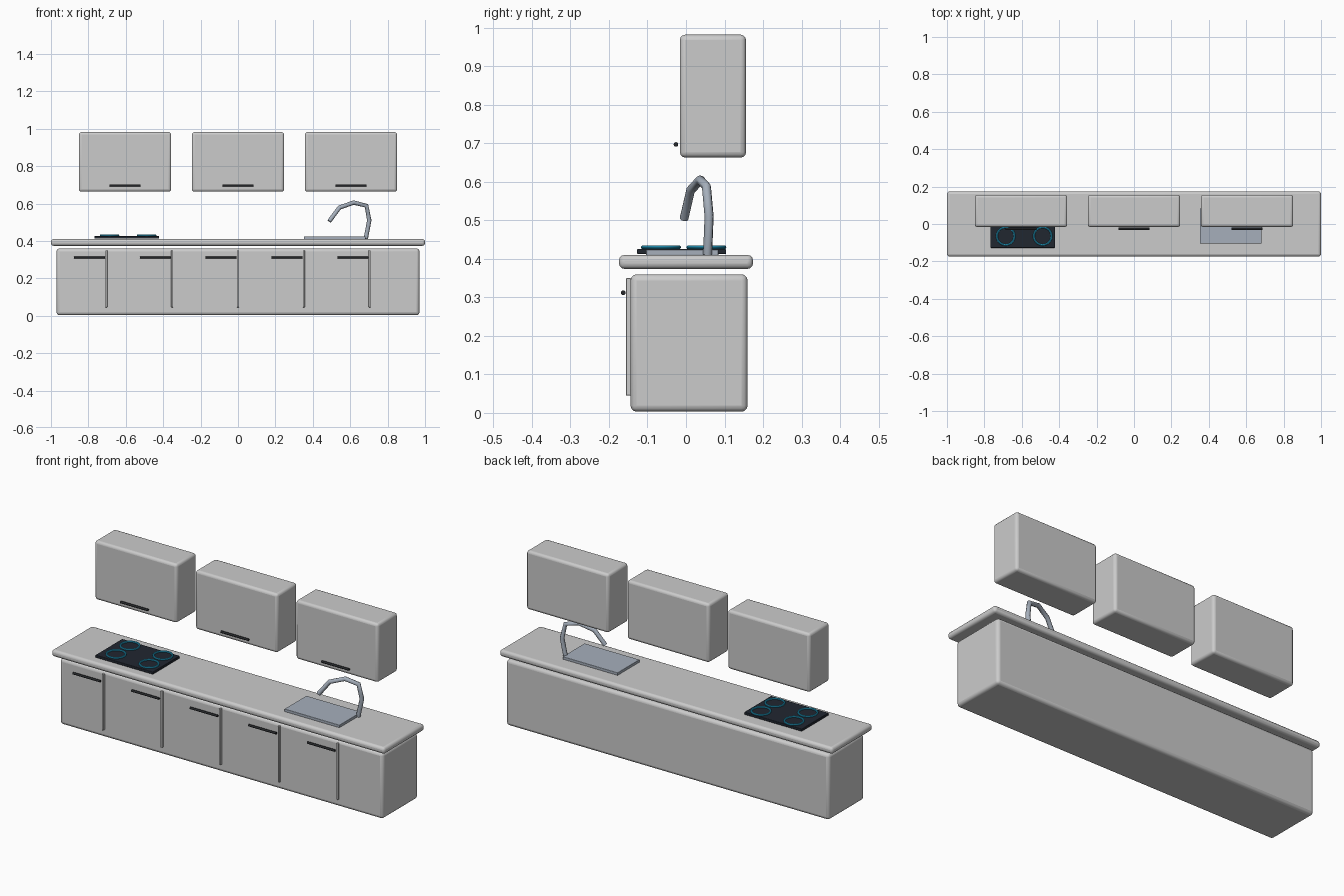
import bpy, math

if "Cube" in bpy.data.objects:
    bpy.data.objects.remove(bpy.data.objects["Cube"])


def mat(name, col):
    m = bpy.data.materials.new(name)
    m.diffuse_color = (*col, 1)
    m.use_nodes = True
    m.node_tree.nodes["Principled BSDF"].inputs["Base Color"].default_value = m.diffuse_color
    return m


BLACK = mat("black", (0.02, 0.022, 0.025))
GLASS = mat("dark_glass", (0.015, 0.02, 0.03))
BLUE = mat("burner_blue", (0.02, 0.4, 0.65))
STEEL = mat("steel", (0.38, 0.43, 0.5))


def finish(o, name, m=None):
    o.name = name
    if m:
        o.data.materials.append(m)
    bpy.ops.object.shade_smooth_by_angle(angle=math.radians(35))
    return o


def box(name, x, y, z, bevel=0.0, m=None):
    """Box from (min, max) ranges, with rounded edges."""
    bpy.ops.mesh.primitive_cube_add(size=1, location=[(a + b) / 2 for a, b in (x, y, z)])
    o = bpy.context.object
    o.scale = [b - a for a, b in (x, y, z)]
    bpy.ops.object.transform_apply(location=False, rotation=False, scale=True)
    if bevel:
        b = o.modifiers.new("round", 'BEVEL')
        b.width = bevel
        b.segments = 3
    return finish(o, name, m)


def handle(name, x, y, z):
    bpy.ops.mesh.primitive_cylinder_add(vertices=12, radius=0.006, depth=0.165,
                                        location=(x, y, z), rotation=(0, math.pi / 2, 0))
    finish(bpy.context.object, name, BLACK)


# Base cabinet and worktop
box("base_cabinet", (-0.97, 0.97), (-0.144, 0.16), (0.003, 0.36), 0.016)
box("worktop", (-1, 1), (-0.174, 0.174), (0.374, 0.41), 0.014)

# Door dividers with a handle left of each
for i in range(5):
    x = (i - 2) * 0.352
    box(f"door_divider_{i}", (x - 0.005, x + 0.005), (-0.156, -0.143), (0.045, 0.35), 0.002)
    handle(f"base_handle_{i}", x - 0.09, -0.163, 0.312)

# Wall cabinets
for i in range(3):
    x = (i - 1) * 0.604
    box(f"wall_cabinet_{i}", (x - 0.247, x + 0.247), (-0.016, 0.156), (0.663, 0.982), 0.014)
    handle(f"wall_handle_{i}", x, -0.026, 0.697)

# Cooktop with four burner rings
box("cooktop", (-0.768, -0.422), (-0.127, 0.104), (0.412, 0.426), 0.003, GLASS)
for x in (-0.686, -0.488):
    for y in (-0.065, 0.053):
        bpy.ops.mesh.primitive_torus_add(location=(x, y, 0.43), major_radius=0.047,
                                         minor_radius=0.005, major_segments=32, minor_segments=8)
        finish(bpy.context.object, "burner_ring", BLUE)

# Sink plate
box("sink", (0.352, 0.682), (-0.104, 0.084), (0.409, 0.424), 0.002, STEEL)

# Faucet: bent tube through a few points
path = [(0.683, 0.056, 0.412), (0.702, 0.06, 0.51), (0.687, 0.053, 0.588),
        (0.618, 0.037, 0.605), (0.542, 0.012, 0.578), (0.488, -0.005, 0.505)]
cu = bpy.data.curves.new("faucet", 'CURVE')
cu.dimensions = '3D'
cu.bevel_depth = 0.012
cu.bevel_resolution = 2
cu.use_fill_caps = True
sp = cu.splines.new('POLY')
sp.points.add(len(path) - 1)
for p, c in zip(sp.points, path):
    p.co = (*c, 1)
cu.materials.append(STEEL)
bpy.context.collection.objects.link(bpy.data.objects.new("faucet", cu))
